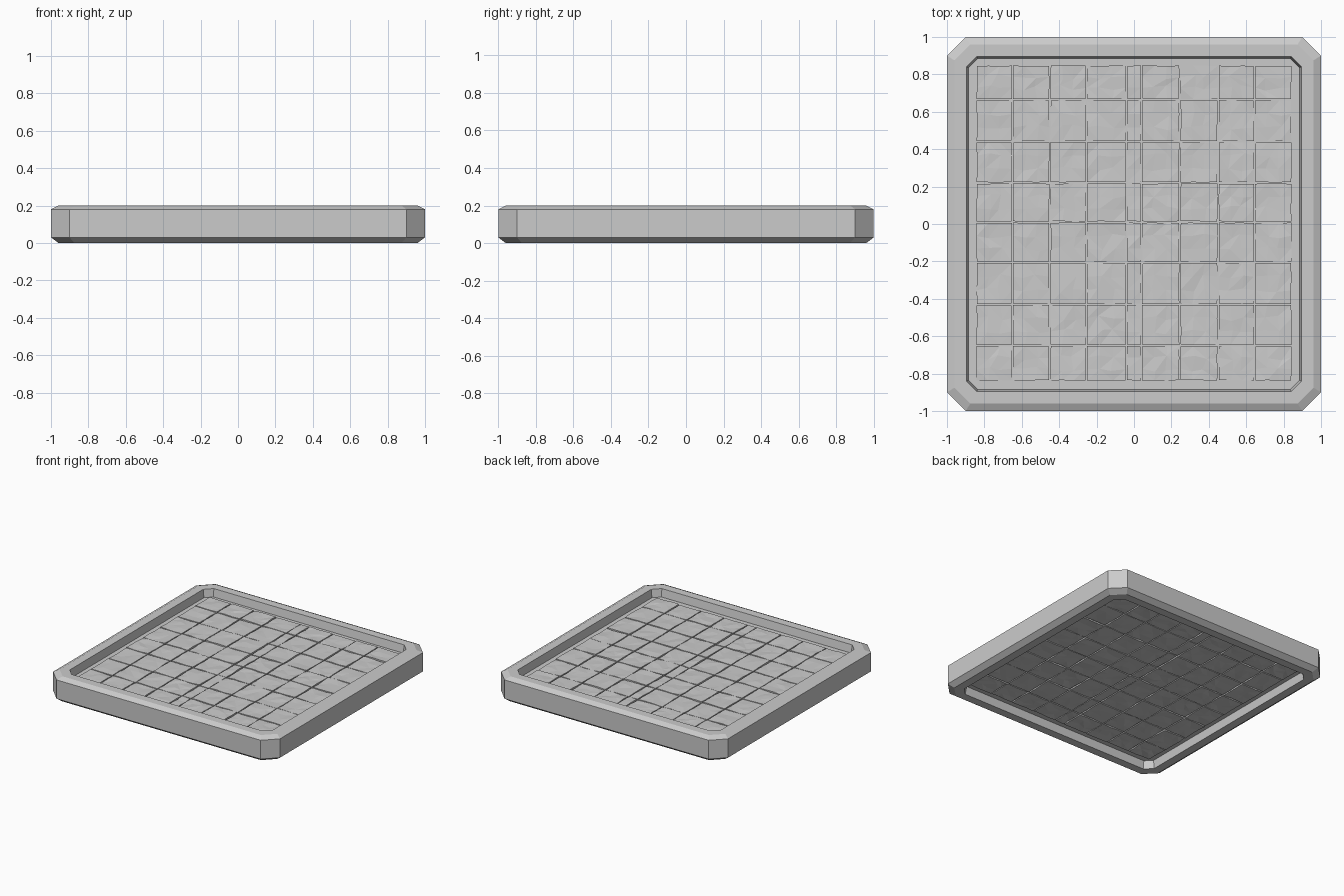
import bpy, bmesh, random

if "Cube" in bpy.data.objects:
    bpy.data.objects.remove(bpy.data.objects["Cube"])

random.seed(4)

grey = bpy.data.materials.new("stone grey")
grey.diffuse_color = (0.6, 0.6, 0.6, 1)
grey.use_nodes = True
grey.node_tree.nodes["Principled BSDF"].inputs["Base Color"].default_value = grey.diffuse_color


def finish(bm, name):
    bmesh.ops.recalc_face_normals(bm, faces=bm.faces)
    mesh = bpy.data.meshes.new(name)
    bm.to_mesh(mesh)
    bm.free()
    mesh.materials.append(grey)
    ob = bpy.data.objects.new(name, mesh)
    bpy.context.collection.objects.link(ob)
    return ob


def octagon(bm, r, c, z):
    """Square of half-width r with corners cut by c."""
    k = r - c
    pts = [(r, -k), (r, k), (k, r), (-k, r), (-r, k), (-r, -k), (-k, -r), (k, -r)]
    return [bm.verts.new((x, y, z)) for x, y in pts]


def bridge(bm, a, b):
    for i in range(8):
        j = (i + 1) % 8
        bm.faces.new((a[i], a[j], b[j], b[i]))


# Raised rim: closed profile swept round the cut-corner square
bm = bmesh.new()
profile = [(1.0, 0.1, 0.03), (1.0, 0.1, 0.18), (0.96, 0.085, 0.2), (0.895, 0.055, 0.2),
           (0.885, 0.05, 0.14), (0.885, 0.05, 0.06), (0.895, 0.055, 0.0), (0.96, 0.085, 0.0)]
loops = [octagon(bm, *p) for p in profile]
for i, loop in enumerate(loops):
    bridge(bm, loop, loops[(i + 1) % len(loops)])
finish(bm, "rim")

# Recessed base plate seen in the grooves, on both sides
bm = bmesh.new()
low, high = octagon(bm, 0.888, 0.05, 0.062), octagon(bm, 0.888, 0.05, 0.138)
bridge(bm, low, high)
bm.faces.new(low)
bm.faces.new(high)
finish(bm, "base_plate")

# Uneven stone tiles, showing on top and underside
xs = [-0.845, -0.65, -0.45, -0.255, -0.04, 0.04, 0.245, 0.45, 0.645, 0.845]
ys = [-0.84, -0.65, -0.43, -0.205, 0.01, 0.22, 0.44, 0.665, 0.85]
N = 3


def tile(bm, x0, x1, y0, y1):
    g = 0.004
    nx = 1 if x1 - x0 < 0.1 else N
    for side in (1, -1):
        rise = random.uniform(-0.002, 0.002)
        rows = []
        for j in range(N + 1):
            row = []
            for i in range(nx + 1):
                edge = i in (0, nx) or j in (0, N)
                w = 0.0015 if edge else 0.015
                x = x0 + g + (x1 - x0 - 2 * g) * i / nx + random.uniform(-w, w)
                y = y0 + g + (y1 - y0 - 2 * g) * j / N + random.uniform(-w, w)
                h = 0.048 + rise + random.uniform(-0.003, 0.003)
                row.append(bm.verts.new((x, y, 0.1 + side * h)))
            rows.append(row)
        for j in range(N):
            for i in range(nx):
                a, b, c, d = rows[j][i], rows[j][i + 1], rows[j + 1][i + 1], rows[j + 1][i]
                # split each patch along a random diagonal for a chipped look
                tris = random.choice([((a, b, c), (a, c, d)), ((a, b, d), (b, c, d))])
                for t in tris:
                    bm.faces.new(t if side > 0 else t[::-1])
        # groove walls down to the base plate
        ring = (rows[0] + [r[-1] for r in rows[1:]] + rows[-1][-2::-1]
                + [r[0] for r in rows[-2:0:-1]])
        foot = [bm.verts.new((v.co.x, v.co.y, 0.1 + side * 0.03)) for v in ring]
        for i in range(len(ring)):
            j = (i + 1) % len(ring)
            q = (ring[i], foot[i], foot[j], ring[j])
            bm.faces.new(q if side > 0 else q[::-1])
        bm.faces.new(foot[::-1] if side > 0 else foot)


bm = bmesh.new()
for x0, x1 in zip(xs, xs[1:]):
    for y0, y1 in zip(ys, ys[1:]):
        tile(bm, x0, x1, y0, y1)
finish(bm, "stone_tiles")
